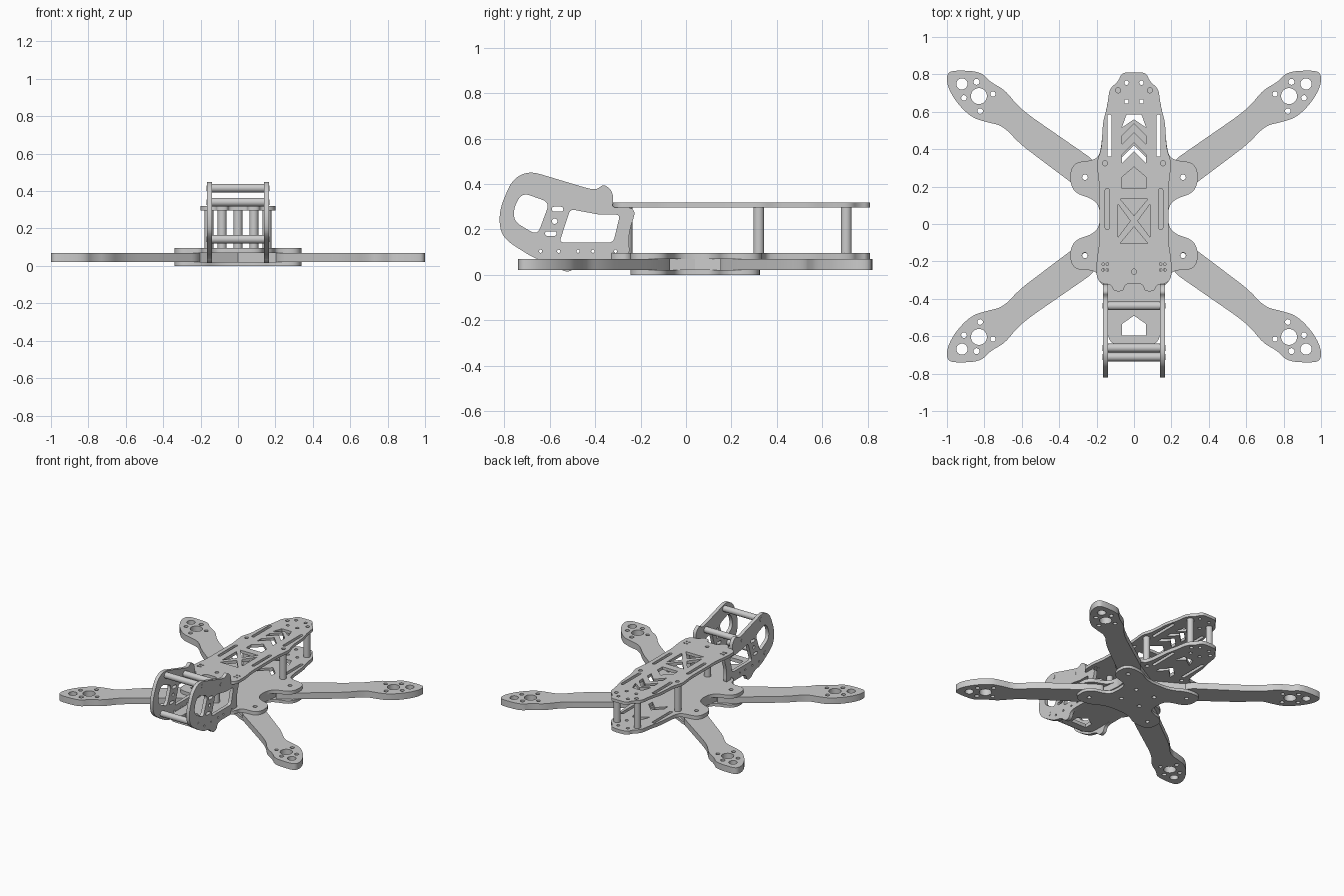
import bpy, bmesh, math
from mathutils import Vector, Matrix

if "Cube" in bpy.data.objects:
    bpy.data.objects.remove(bpy.data.objects["Cube"])


def fillet(pts, r, n=6):
    """Round each corner of a closed 2D polygon."""
    out, pts = [], [Vector(p) for p in pts]
    for i, p in enumerate(pts):
        a, b = pts[i - 1] - p, pts[(i + 1) % len(pts)] - p
        s = p + a.normalized() * min(r, a.length * 0.48)
        e = p + b.normalized() * min(r, b.length * 0.48)
        for k in range(n + 1):
            t = k / n
            out.append(s * (1 - t) ** 2 + p * 2 * t * (1 - t) + e * t * t)
    return out


def circle(x, y, r, n=20):
    return [(x + r * math.cos(math.tau * i / n), y + r * math.sin(math.tau * i / n)) for i in range(n)]


def slot(x0, y0, x1, y1):
    return fillet([(x0, y0), (x1, y0), (x1, y1), (x0, y1)], min(abs(x1 - x0), abs(y1 - y0)) / 2, 5)


def sym(half):
    """Complete a right-hand half outline by mirroring in x."""
    return half + [(-x, y) for x, y in reversed(half)]


def flip(shape):
    return [(-p[0], p[1]) for p in shape]


def pair(x, y, r):
    return [circle(x, y, r), circle(-x, y, r)]


def plate(name, loops, lo, hi, matrix=Matrix()):
    """Flat cut sheet: first loop is the outline, the rest are holes."""
    cu = bpy.data.curves.new(name, 'CURVE')
    cu.dimensions, cu.fill_mode, cu.extrude = '2D', 'BOTH', (hi - lo) / 2
    for loop in loops:
        sp = cu.splines.new('POLY')
        sp.points.add(len(loop) - 1)
        for pt, c in zip(sp.points, loop):
            pt.co = (c[0], c[1], 0, 1)
        sp.use_cyclic_u = True
    tmp = bpy.data.objects.new(name, cu)
    bpy.context.collection.objects.link(tmp)
    me = bpy.data.meshes.new_from_object(tmp.evaluated_get(bpy.context.evaluated_depsgraph_get()))
    bpy.data.objects.remove(tmp)
    bm = bmesh.new()
    bm.from_mesh(me)
    bmesh.ops.remove_doubles(bm, verts=bm.verts, dist=1e-5)
    bmesh.ops.recalc_face_normals(bm, faces=bm.faces)
    bmesh.ops.transform(bm, matrix=matrix @ Matrix.Translation((0, 0, (lo + hi) / 2)), verts=bm.verts)
    bm.to_mesh(me)
    bm.free()
    finish(name, me)


def finish(name, me):
    me.name = name
    ob = bpy.data.objects.new(name, me)
    bpy.context.collection.objects.link(ob)
    bpy.ops.object.select_all(action='DESELECT')
    ob.select_set(True)
    bpy.context.view_layer.objects.active = ob
    bpy.ops.object.shade_smooth_by_angle(angle=math.radians(30))


def rod(name, p, q, r):
    p, q = Vector(p), Vector(q)
    bm = bmesh.new()
    m = Matrix.Translation((p + q) / 2) @ (q - p).to_track_quat('Z', 'Y').to_matrix().to_4x4()
    bmesh.ops.create_cone(bm, cap_ends=True, segments=24, radius1=r, radius2=r, depth=(q - p).length, matrix=m)
    me = bpy.data.meshes.new(name)
    bm.to_mesh(me)
    bm.free()
    finish(name, me)


CY = 0.04  # centre of the arm cross

# Four arms with motor mounts
arm = fillet([(0.198, 0.33), (0.556, 0.578), (0.625, 0.635), (0.69, 0.717), (0.77, 0.76), (0.82, 0.815),
              (0.95, 0.822), (1.0, 0.81), (1.0, 0.74), (0.95, 0.65), (0.87, 0.57), (0.79, 0.545),
              (0.70, 0.525), (0.61, 0.428), (0.326, 0.214), (0.2, 0.13)], 0.06)
start = next(i for i, p in enumerate(arm) if p.x > 0.2)
arm = arm[start:] + [Vector(p) for p in ((0.18, CY), (0, CY), (0, 0.19))]
arm_holes = [circle(*h) for h in ((0.829, 0.684, 0.043), (0.92, 0.749, 0.03), (0.842, 0.76, 0.016),
                                  (0.754, 0.695, 0.014), (0.909, 0.674, 0.015), (0.823, 0.604, 0.015),
                                  (0.262, 0.25, 0.015))]
for sx, sn in ((1, 'right'), (-1, 'left')):
    for sy, yn in ((1, 'back'), (-1, 'front')):
        loops = [[(sx * p[0], CY + sy * (p[1] - CY)) for p in l] for l in [arm] + arm_holes]
        plate(f'arm_{yn}_{sn}', loops, 0.022, 0.07)

# Shared tail shape and cutouts
tail = [(0.065, 0.81), (0.085, 0.76), (0.13, 0.725), (0.145, 0.62), (0.165, 0.55), (0.175, 0.40)]
trapezoid = [(0.04, 0.585), (0.065, 0.515), (0, 0.56), (-0.065, 0.515), (-0.04, 0.585)]


def chevron(y, t):
    return [(0, y), (0.065, y - 0.065), (0.065, y - 0.065 - t), (0, y - t),
            (-0.065, y - 0.065 - t), (-0.065, y - 0.065)]


tail_slot = slot(0.12, 0.36, 0.143, 0.585)
tail_holes = pair(0.04, 0.755, 0.012) + pair(0.04, 0.655, 0.012) + pair(0.085, 0.715, 0.014) \
    + pair(0.155, 0.325, 0.014) + [trapezoid, tail_slot, flip(tail_slot)]

# Bottom clamp plate
ear_holes = pair(0.262, 0.25, 0.015) + pair(0.262, -0.168, 0.015)
clamp = sym([(0.1, 0.26), (0.2, 0.325), (0.34, 0.325), (0.34, 0.17), (0.18, 0.13), (0.17, CY),
             (0.18, -0.05), (0.34, -0.09), (0.34, -0.245), (0.2, -0.245), (0.1, -0.18)])
plate('bottom_clamp_plate', [fillet(clamp, 0.075)] + ear_holes
      + pair(0.08, 0.12, 0.015) + pair(0.08, -0.04, 0.015), 0, 0.022)

# Main deck with ears, tail and camera bay floor
deck = sym(tail + [(0.2, 0.34), (0.34, 0.33), (0.34, 0.17), (0.2, 0.13), (0.175, CY), (0.2, -0.05),
                   (0.34, -0.09), (0.34, -0.245), (0.2, -0.245), (0.19, -0.31), (0.14, -0.345), (0.14, -0.65)])
window = [(0, -0.49), (0.065, -0.535), (0.065, -0.595), (-0.065, -0.595), (-0.065, -0.535)]
plate('main_deck', [fillet(deck, 0.075)] + ear_holes + tail_holes + [chevron(0.42, 0.045), window], 0.07, 0.097)

# Top deck
top = sym(tail + [(0.2, 0.33), (0.185, 0.2), (0.185, -0.1), (0.2, -0.2), (0.2, -0.29), (0.17, -0.32),
                  (0.12, -0.325), (0.11, -0.36), (0.055, -0.36), (0.05, -0.32)])
house = [(0, 0.305), (0.065, 0.25), (0.065, 0.19), (-0.065, 0.19), (-0.065, 0.25)]
side_tri = [(0.085, 0.105), (0.085, -0.07), (0.02, 0.017)]
mid_slot = slot(0.132, -0.03, 0.154, 0.19)
pins = [h for x in (0.142, 0.165) for y in (-0.215, -0.245) for h in pair(x, y, 0.007)]
plate('top_deck', [fillet(top, 0.03)] + tail_holes + pins
      + [chevron(0.535, 0.045), chevron(0.435, 0.045), house, side_tri, flip(side_tri), mid_slot, flip(mid_slot),
         [(-0.075, 0.135), (0.075, 0.135), (0, 0.045)], [(-0.075, -0.105), (0.075, -0.105), (0, -0.015)],
         circle(0, -0.255, 0.014)], 0.297, 0.319)

# Standoffs between the decks
for n, x, y in (('tail', 0.085, 0.705), ('middle', 0.155, 0.32)):
    for s in (1, -1):
        rod(f'{n}_standoff', (s * x, y, 0.095), (s * x, y, 0.299), 0.024)
rod('front_standoff', (0, -0.26, 0.095), (0, -0.26, 0.299), 0.024)

# Camera cage side plates, drawn in the y-z plane
cage = [(-0.69, 0.458), (-0.42, 0.377), (-0.39, 0.377), (-0.363, 0.40), (-0.325, 0.372), (-0.318, 0.32),
        (-0.33, 0.297), (-0.215, 0.297), (-0.255, 0.178), (-0.245, 0.07), (-0.48, 0.07), (-0.495, 0.018),
        (-0.54, 0.013), (-0.58, 0.055), (-0.66, 0.068), (-0.79, 0.15), (-0.82, 0.2), (-0.82, 0.29), (-0.765, 0.42)]
rear_win = [(-0.509, 0.289), (-0.38, 0.265), (-0.29, 0.265), (-0.32, 0.143), (-0.557, 0.143)]
front_win = [(-0.72, 0.362), (-0.60, 0.319), (-0.654, 0.174), (-0.757, 0.235), (-0.757, 0.3)]
bars = [(-0.663, 0.416), (-0.438, 0.341), (-0.711, 0.143)]
cage_loops = [fillet(cage, 0.05), fillet(rear_win, 0.02), fillet(front_win, 0.035),
              slot(-0.59, 0.278, -0.54, 0.3), slot(-0.62, 0.172, -0.57, 0.192), circle(-0.578, 0.236, 0.012)] \
    + [circle(y, 0.104, 0.007) for y in (-0.64, -0.56, -0.475, -0.41, -0.31)]
to_yz = Matrix(((0, 0, 1, 0), (1, 0, 0, 0), (0, 1, 0, 0), (0, 0, 0, 1)))
plate('cage_side_right', cage_loops, 0.14, 0.166, to_yz)
plate('cage_side_left', cage_loops, -0.166, -0.14, to_yz)

# Cage cross bars with bolt ends
for y, z in bars:
    rod('cage_cross_bar', (-0.142, y, z), (0.142, y, z), 0.023)
    rod('cage_bolt', (-0.168, y, z), (0.168, y, z), 0.015)
